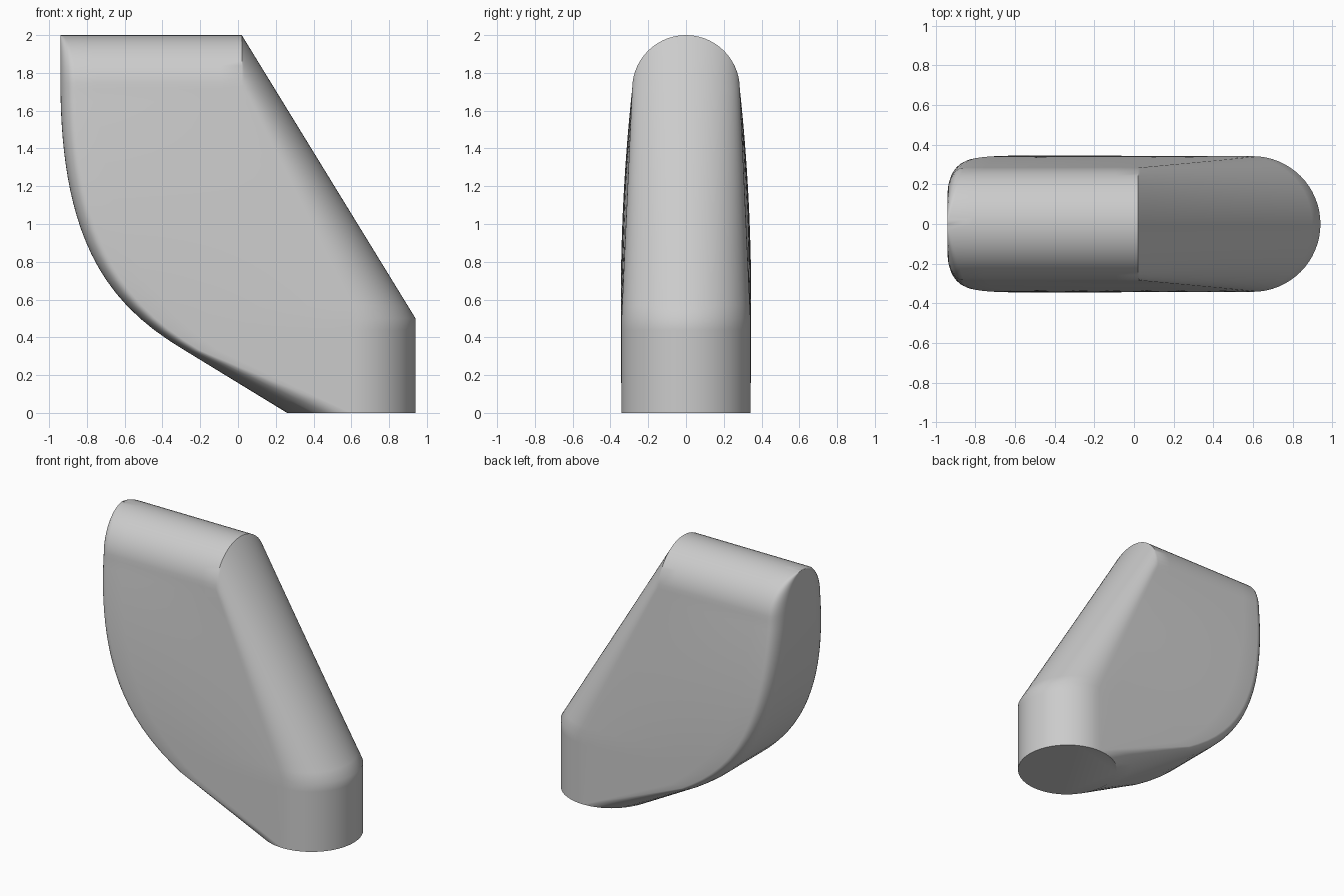
import bpy, bmesh
from math import sin, cos, asin, sqrt, pi, radians
from mathutils import Vector
from mathutils.geometry import interpolate_bezier

if "Cube" in bpy.data.objects:
    bpy.data.objects.remove(bpy.data.objects["Cube"], do_unlink=True)

R_TOP, R_FOOT = 0.285, 0.342      # ridge and foot radii
Z_ARCH = 2 - R_TOP                # height where the ridge starts to round over
Z_FOOT, X_FOOT, X_RIDGE = 0.5, 0.598, 0.02
Z_BEND = 0.33                     # end of the straight underside
ARC, SIDE = 16, 8

# Curved rear edge, followed by a straight underside
curve = interpolate_bezier(Vector((-0.94, 1.75)), Vector((-0.94, 0.87)),
                           Vector((-0.66, 0.555)), Vector((-0.28, Z_BEND)), 80)
rail = [Vector((-0.94, 2))] + curve + [Vector((0.26, 0))]


def rear_x(z):
    for a, b in zip(rail, rail[1:]):
        if b.y <= z <= a.y:
            return a.x + (b.x - a.x) * (a.y - z) / (a.y - b.y)
    return rail[-1].x


def half_width(z):
    if z > Z_ARCH:
        return sqrt(max(0, R_TOP ** 2 - (z - Z_ARCH) ** 2))
    if z < 0.6:
        return R_FOOT + 0.005 * z
    return 0.345 - (0.345 - R_TOP) * ((z - 0.6) / (Z_ARCH - 0.6)) ** 2


def half_outline(z):
    """One side of a level slice, from the nose round to the rear."""
    pts = []
    # Nose: ruled surface from the round foot to the upright arch
    low = asin(min(1, max(0, (z - Z_ARCH) / R_TOP)))
    for i in range(ARC + 1):
        a = pi / 2 + (low - pi / 2) * i / ARC
        t = max(0, (z - Z_FOOT) / (Z_ARCH + R_TOP * sin(a) - Z_FOOT))
        x = X_FOOT + R_FOOT * sin(a)
        pts.append((x + (X_RIDGE - x) * t, (R_FOOT + (R_TOP - R_FOOT) * t) * cos(a)))
    # Rear corner: tight radius above, opening into the round foot below
    w, xl = half_width(z), rear_x(z)
    k = max(0, 1 - z / Z_BEND)
    shrink = min(1, w / R_TOP)
    rx = (0.08 + (0.334 - 0.08) * k) * shrink
    ry = min(w, (0.13 + (R_FOOT - 0.13) * k) * shrink)
    x0, y0 = pts[-1]
    # Gently bulged side
    for i in range(1, SIDE):
        f = i / SIDE
        pts.append((x0 + (xl + rx - x0) * f, y0 + (w - y0) * sin(f * pi / 2)))
    for i in range(ARC // 2 + 1):
        a = pi / 2 * i / (ARC // 2)
        pts.append((xl + rx * (1 - sin(a)), w - ry * (1 - cos(a))))
    pts.append((xl, 0))
    return pts


# Slice heights
levels = [Z_BEND * i / 5 for i in range(6)] + [0.38, 0.44, Z_FOOT]
levels += [Z_FOOT + (Z_ARCH - Z_FOOT) * i / 18 for i in range(1, 19)]
levels += [Z_ARCH + R_TOP * sin(pi / 2 * i / 14) for i in range(1, 15)]

bm = bmesh.new()
rings = []
for z in levels:
    half = half_outline(z)
    loop = half + [(x, -y) for x, y in reversed(half[1:-1])]
    rings.append([bm.verts.new((x, y, z)) for x, y in loop])
n = len(rings[0])
bm.faces.new(rings[0])
for lower, upper in zip(rings, rings[1:]):
    for i in range(n):
        j = (i + 1) % n
        bm.faces.new((lower[i], lower[j], upper[j], upper[i]))
bmesh.ops.remove_doubles(bm, verts=bm.verts, dist=0.0005)
bmesh.ops.recalc_face_normals(bm, faces=bm.faces)

mesh = bpy.data.meshes.new("angled_body")
bm.to_mesh(mesh)
bm.free()
body = bpy.data.objects.new("angled_body", mesh)
bpy.context.collection.objects.link(body)

# Plain grey finish
grey = bpy.data.materials.new("plain_grey")
grey.use_nodes = True
color = (0.6, 0.6, 0.6, 1)
grey.diffuse_color = color
grey.node_tree.nodes["Principled BSDF"].inputs["Base Color"].default_value = color
mesh.materials.append(grey)

bpy.context.view_layer.objects.active = body
body.select_set(True)
bpy.ops.object.shade_smooth_by_angle(angle=radians(35))
